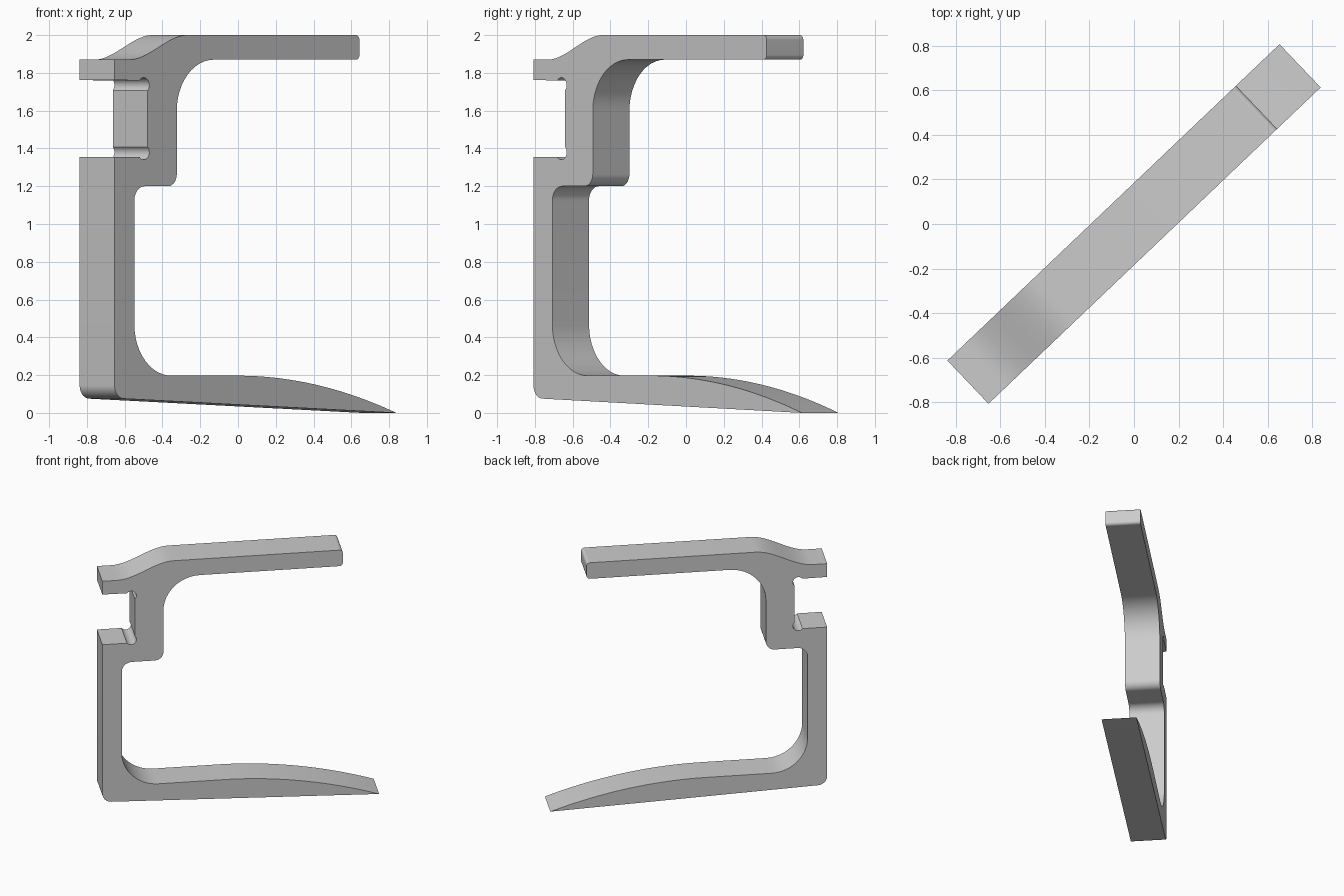
import bpy, bmesh
from math import radians, sin, cos, pi, tan
from mathutils import Vector

cube = bpy.data.objects.get("Cube")
if cube:
    bpy.data.objects.remove(cube, do_unlink=True)

LENGTH, WIDTH, TURN = 2.06, 0.268, radians(43.6)


def arc(cu, cz, r, start, end, steps=14):
    """Sharp path points along a circular arc, in degrees."""
    angles = [radians(start + (end - start) * i / steps) for i in range(steps + 1)]
    return [(cu + r * cos(a), cz + r * sin(a), 0) for a in angles]


def fillet(path, steps=12):
    """Round each corner of a closed path by its own radius."""
    out = []
    for i, (u, z, r) in enumerate(path):
        p = Vector((u, z))
        if r == 0:
            out.append(p)
            continue
        a = (Vector(path[i - 1][:2]) - p).normalized()
        b = (Vector(path[(i + 1) % len(path)][:2]) - p).normalized()
        half = a.angle(b) / 2
        centre = p + (a + b).normalized() * (r / sin(half))
        start, end = p + a * (r / tan(half)) - centre, p + b * (r / tan(half)) - centre
        sweep = pi - 2 * half
        for k in range(steps + 1):
            t = k / steps
            out.append(centre + (start * sin((1 - t) * sweep) + end * sin(t * sweep)) / sin(sweep))
    return out


# Foot and back edge, up to the slot
profile = [(LENGTH, 0, 0), (0, 0.078, 0.07), (0, 1.355, 0)]
# Slot with relief grooves in both inner corners
profile += arc(0.214, 1.38, 0.04, 219, 405)
profile += arc(0.214, 1.735, 0.04, -45, 141)
profile += [(0, 1.762, 0), (0, 1.87, 0)]
# S-shaped rise to the upper arm
for i in range(21):
    t = i / 20
    profile.append((0.11 + 0.42 * t, 1.87 + 0.13 * t * t * (3 - 2 * t), 0))
# Upper arm, neck and inside of the grip
profile += [(1.79, 2, 0.025), (1.79, 1.87, 0.025), (0.455, 1.87, 0.27),
            (0.455, 1.2, 0.065), (0.145, 1.2, 0.075), (0.145, 0.197, 0.27)]
# Curved top of the tapering foot
for i in range(24):
    t = i / 24
    profile.append((0.9 + (LENGTH - 0.9) * t, 0.197 * (1 - t * t), 0))

# Extrude the side profile across the width
bm = bmesh.new()
side = bm.faces.new([bm.verts.new((p.x - LENGTH / 2, -WIDTH / 2, p.y)) for p in fillet(profile)])
new = bmesh.ops.extrude_face_region(bm, geom=[side])["geom"]
bmesh.ops.translate(bm, vec=(0, WIDTH, 0),
                    verts=[v for v in new if isinstance(v, bmesh.types.BMVert)])
bmesh.ops.recalc_face_normals(bm, faces=bm.faces)
mesh = bpy.data.meshes.new("clamp_bracket")
bm.to_mesh(mesh)
bm.free()

bracket = bpy.data.objects.new("clamp_bracket", mesh)
bpy.context.collection.objects.link(bracket)
bracket.rotation_euler.z = TURN

grey = bpy.data.materials.new("plain_grey")
grey.use_nodes = True
colour = (0.6, 0.6, 0.6, 1)
grey.diffuse_color = colour
grey.node_tree.nodes["Principled BSDF"].inputs["Base Color"].default_value = colour
mesh.materials.append(grey)

bpy.ops.object.select_all(action="DESELECT")
bracket.select_set(True)
bpy.context.view_layer.objects.active = bracket
bpy.ops.object.shade_smooth_by_angle(angle=radians(30))
